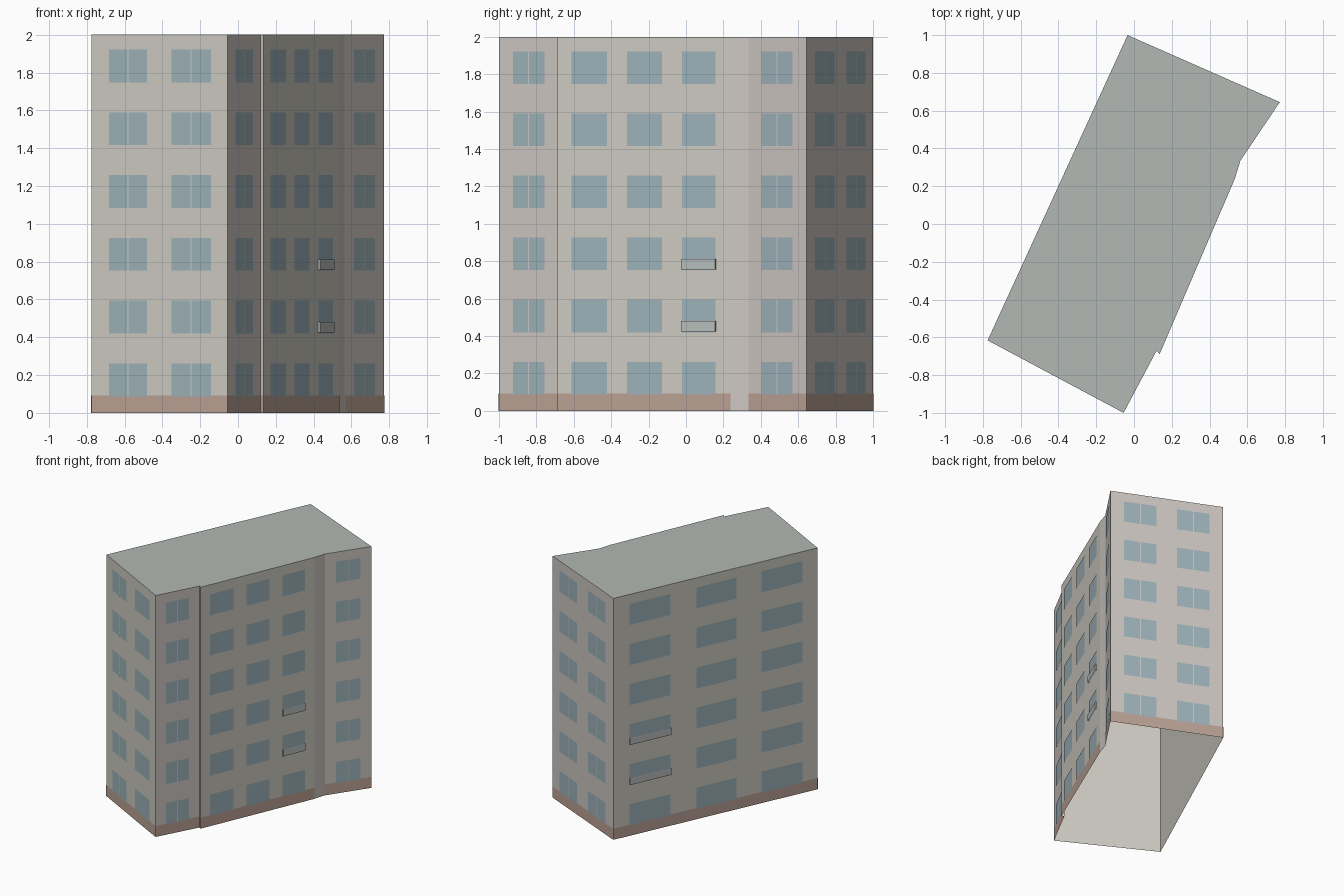
import bpy
from mathutils import Vector

if "Cube" in bpy.data.objects:
    bpy.data.objects.remove(bpy.data.objects["Cube"])

H = 2.0
FLOORS = [0.088 + 0.332 * i for i in range(6)]
WIN_H = 0.174


def material(name, rgb):
    m = bpy.data.materials.new(name)
    m.diffuse_color = (*rgb, 1)
    m.use_nodes = True
    m.node_tree.nodes["Principled BSDF"].inputs["Base Color"].default_value = m.diffuse_color
    return m


CREAM = material("cream_wall", (0.62, 0.60, 0.54))
PINK = material("pale_wall", (0.62, 0.575, 0.54))
BRICK = material("plinth_brown", (0.50, 0.36, 0.30))
GLASS = material("window_glass", (0.34, 0.45, 0.49))
FRAME = material("window_frame", (0.62, 0.64, 0.62))
ROOF = material("roof_grey", (0.45, 0.48, 0.46))
RAIL = material("railing_grey", (0.48, 0.52, 0.50))


def mesh_object(name, quads, mat):
    verts, faces = [], []
    for q in quads:
        faces.append(range(len(verts), len(verts) + len(q)))
        verts += q
    me = bpy.data.meshes.new(name)
    me.from_pydata(verts, [], [list(f) for f in faces])
    me.materials.append(mat)
    ob = bpy.data.objects.new(name, me)
    bpy.context.collection.objects.link(ob)
    return ob


class Side:
    """A vertical wall plane between two plan corners, facing outward."""

    def __init__(self, a, b):
        self.a, self.d = Vector((*a, 0)), Vector((b[0] - a[0], b[1] - a[1], 0))
        self.n = Vector((self.d.y, -self.d.x, 0)).normalized()

    def point(self, t, z, off=0.0):
        return self.a + self.d * t + self.n * off + Vector((0, 0, z))

    def quad(self, t0, t1, z0, z1, off=0.0):
        return [self.point(t, z, off) for t, z in ((t0, z0), (t1, z0), (t1, z1), (t0, z1))]

    def railing(self, t0, t1, z0, z1, off):
        p = self.point
        ends = [[p(t, z0, 0), p(t, z0, off), p(t, z1, off), p(t, z1, 0)] for t in (t0, t1)]
        return [self.quad(t0, t1, z0, z1, off)] + ends


# Plan outline, counter-clockwise from the front left corner
PLAN = [(-0.775, -0.616), (-0.055, -1.0), (0.119, -0.672), (0.136, -0.688),
        (0.534, 0.24), (0.563, 0.335), (0.772, 0.645), (-0.034, 1.0)]

# name, wall colour, window spans along the wall, mullion, column with railings
SIDES = [
    ("front", CREAM, [(0.13, 0.41), (0.59, 0.88)], True, None),
    ("right_front", PINK, [(0.23, 0.75)], True, None),
    ("right_step", PINK, [], False, None),
    ("right_main", CREAM, [(0.084, 0.287), (0.402, 0.603), (0.719, 0.914)], False, 2),
    ("right_pier", PINK, [], False, None),
    ("right_back", PINK, [(0.23, 0.765)], True, None),
    ("back", PINK, [(0.12, 0.41), (0.59, 0.88)], True, None),
    ("left", CREAM, [(0.078, 0.28), (0.407, 0.603), (0.725, 0.926)], False, 0),
]

for i, (name, mat, spans, mullion, rail_col) in enumerate(SIDES):
    s = Side(PLAN[i], PLAN[(i + 1) % len(PLAN)])
    mesh_object(name + "_wall", [s.quad(0, 1, 0, H)], mat)
    # Plinth band
    if name != "right_pier":
        mesh_object(name + "_plinth", [s.quad(0, 1, 0, 0.092, 0.002)], BRICK)
    # Windows
    if spans:
        mesh_object(name + "_windows",
                    [s.quad(a, b, z, z + WIN_H, 0.003) for a, b in spans for z in FLOORS], GLASS)
    # Central mullions
    if mullion:
        w = 0.003 / s.d.length
        mesh_object(name + "_mullions",
                    [s.quad((a + b) / 2 - w, (a + b) / 2 + w, z, z + WIN_H, 0.005)
                     for a, b in spans for z in FLOORS], FRAME)
    # Railings in front of second and third floor windows
    if rail_col is not None:
        a, b = spans[rail_col]
        panels, caps = [], []
        for z in FLOORS[1:3]:
            panels += s.railing(a, b, z + 0.005, z + 0.054, 0.012)
            caps += s.railing(a, b, z + 0.054, z + 0.060, 0.012)
        mesh_object(name + "_railings", panels, RAIL)
        mesh_object(name + "_handrails", caps, FRAME)

# Flat roof (the underside of the building is open)
mesh_object("roof", [[Vector((x, y, H)) for x, y in PLAN]], ROOF)
